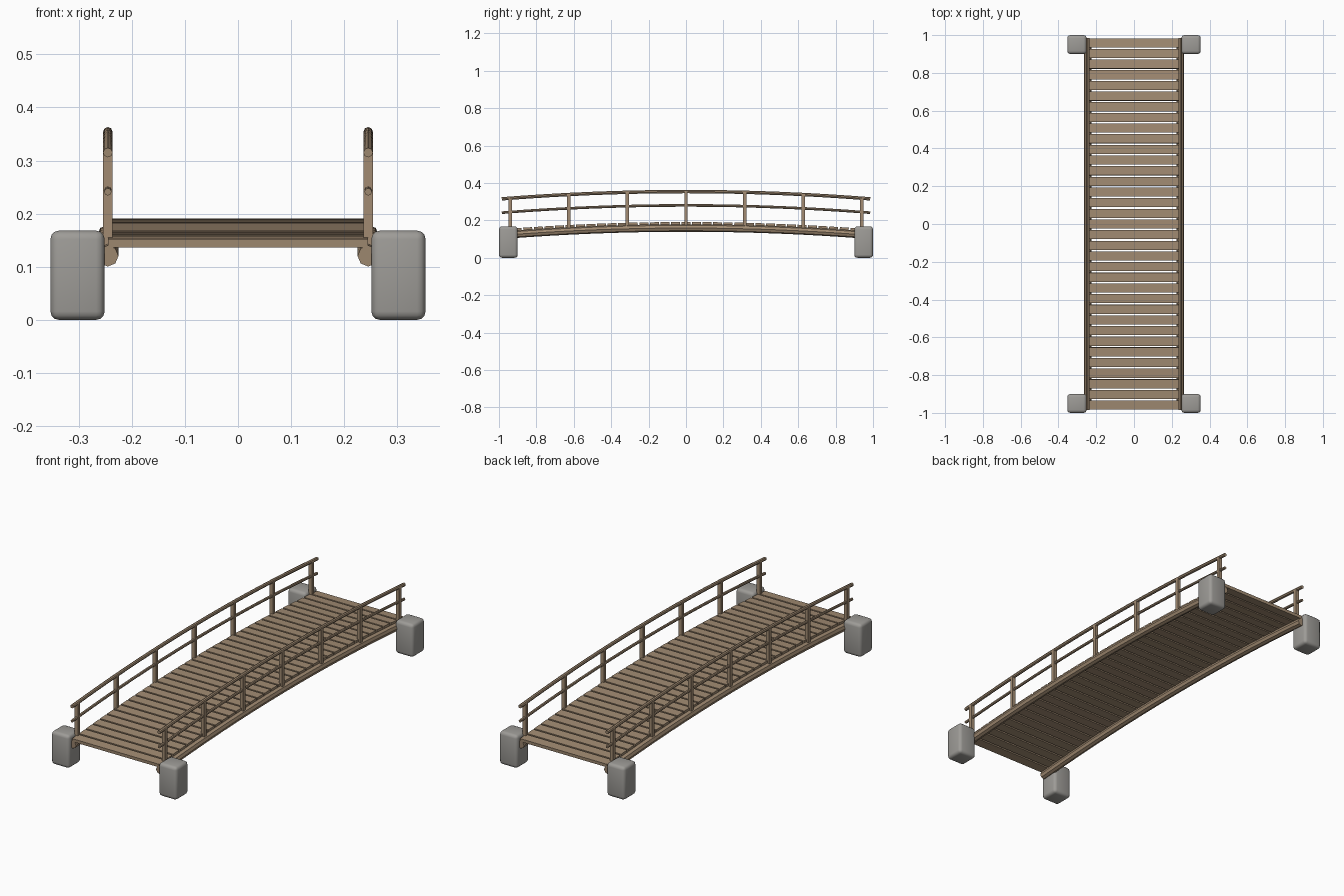
import bpy, bmesh, math
from mathutils import Matrix, Vector

if "Cube" in bpy.data.objects:
    bpy.data.objects.remove(bpy.data.objects["Cube"])


def material(name, color):
    m = bpy.data.materials.new(name)
    m.diffuse_color = color
    m.use_nodes = True
    m.node_tree.nodes["Principled BSDF"].inputs["Base Color"].default_value = m.diffuse_color
    return m


WOOD = material("wood", (0.36, 0.26, 0.17, 1))
STONE = material("stone", (0.34, 0.33, 0.31, 1))
HALF = 0.985
RISE = 0.039


def arch(y):
    return RISE * (1 - (y / HALF) ** 2)


def slope(y):
    return math.atan(-2 * RISE * y / HALF ** 2)


def finish(name, bm, mat):
    bmesh.ops.recalc_face_normals(bm, faces=bm.faces)
    me = bpy.data.meshes.new(name)
    bm.to_mesh(me)
    bm.free()
    me.materials.append(mat)
    ob = bpy.data.objects.new(name, me)
    bpy.context.collection.objects.link(ob)
    return ob


def box(bm, loc, size, tilt=0):
    m = Matrix.Translation(loc) @ Matrix.Rotation(tilt, 4, 'X') @ Matrix.Diagonal((*size, 1))
    return bmesh.ops.create_cube(bm, size=1, matrix=m)["verts"]


def arched_pole(name, x, z, r, half, sides=8, steps=16):
    """Round pole swept along the bridge's arch."""
    bm = bmesh.new()
    rings = []
    for i in range(steps + 1):
        y = -half + 2 * half * i / steps
        rot = Matrix.Rotation(slope(y), 3, 'X')
        ring = []
        for k in range(sides):
            a = 2 * math.pi * k / sides
            p = rot @ Vector((r * math.cos(a), 0, r * math.sin(a)))
            ring.append(bm.verts.new(p + Vector((x, y, z + arch(y)))))
        rings.append(ring)
    for a, b in zip(rings, rings[1:]):
        for k in range(sides):
            n = (k + 1) % sides
            bm.faces.new((a[k], a[n], b[n], b[k]))
    bm.faces.new(rings[0])
    bm.faces.new(rings[-1])
    return finish(name, bm, WOOD)


# deck planks
bm = bmesh.new()
for i in range(-17, 18):
    y = i * 0.0564
    box(bm, (0, y, 0.144 + arch(y)), (0.49, 0.048, 0.016), slope(y))
finish("deck_planks", bm, WOOD)

for side, s in (("left", -1), ("right", 1)):
    x = 0.245 * s
    # support beam and the two rails
    arched_pole(side + "_beam", x, 0.12, 0.02, 0.98)
    arched_pole(side + "_top_rail", x, 0.315, 0.009, HALF)
    arched_pole(side + "_middle_rail", x, 0.241, 0.007, HALF)

    # railing posts
    bm = bmesh.new()
    for i in range(-3, 4):
        y = i * 0.3133
        box(bm, (x, y, 0.219 + arch(y)), (0.018, 0.018, 0.19))
    finish(side + "_posts", bm, WOOD)

    # corner stones
    for end, t in (("front", -1), ("back", 1)):
        bm = bmesh.new()
        box(bm, (0.302 * s, 0.95 * t, 0.085), (0.102, 0.1, 0.168))
        bmesh.ops.bevel(bm, geom=bm.edges[:], offset=0.016, segments=3,
                        profile=0.5, affect='EDGES')
        bmesh.ops.translate(bm, verts=bm.verts,
                            vec=(0, 0, -min(v.co.z for v in bm.verts)))
        ob = finish(f"{end}_{side}_stone", bm, STONE)
        for p in ob.data.polygons:
            p.use_smooth = True
